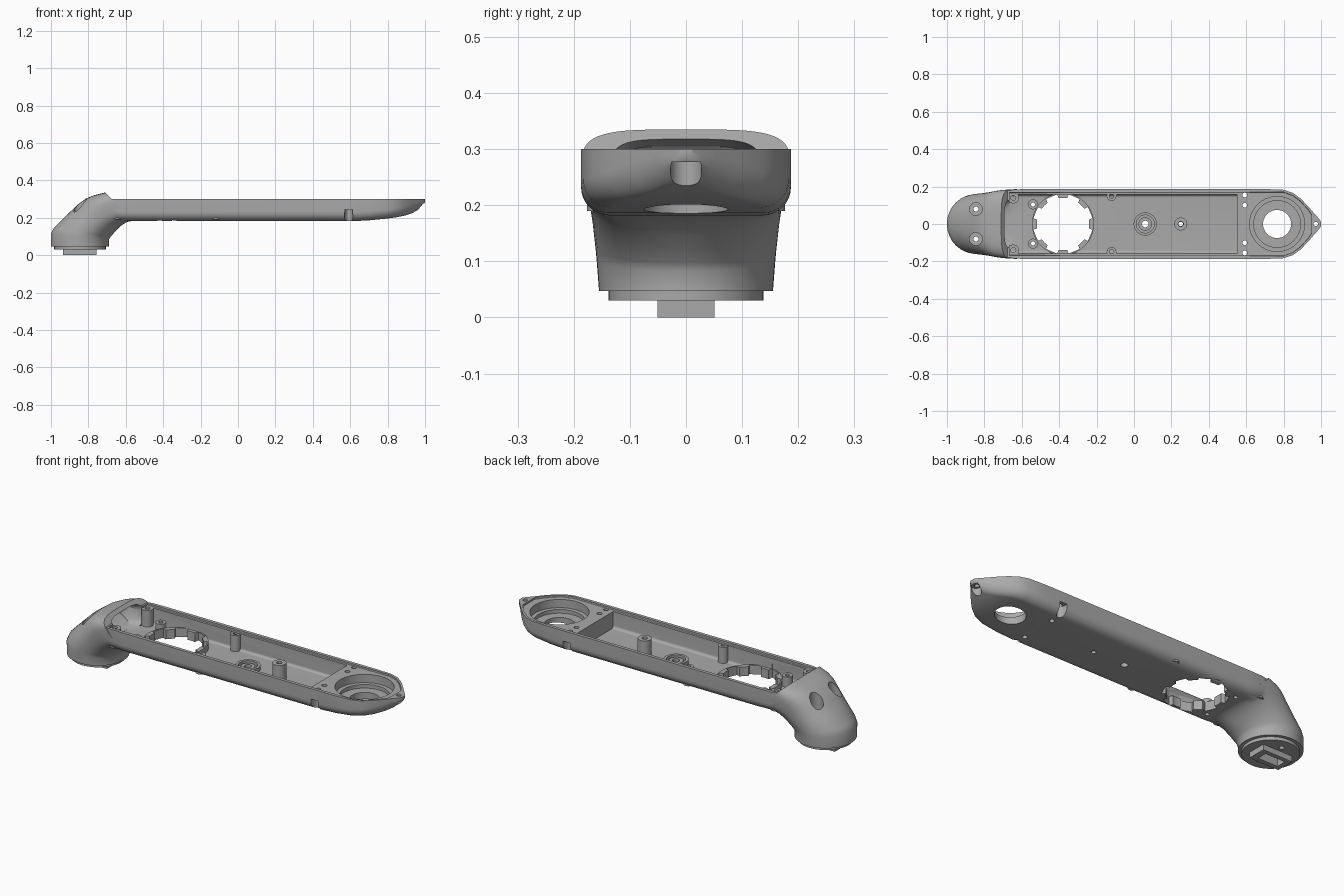
import bpy, bmesh, math
from mathutils import Vector

if "Cube" in bpy.data.objects:
    bpy.data.objects.remove(bpy.data.objects["Cube"])

gray = bpy.data.materials.new("plain gray")
gray.use_nodes = True
COLOR = (0.4, 0.4, 0.4, 1)
gray.diffuse_color = COLOR
gray.node_tree.nodes["Principled BSDF"].inputs["Base Color"].default_value = COLOR


def loft(name, rings, closed=False):
    """Skin a row of equal point rings; cap the ends, or join them when closed."""
    bm = bmesh.new()
    rows = [[bm.verts.new(p) for p in ring] for ring in rings]
    pairs = list(zip(rows, rows[1:])) + ([(rows[-1], rows[0])] if closed else [])
    n = len(rows[0])
    for a, b in pairs:
        for i in range(n):
            j = (i + 1) % n
            bm.faces.new((a[i], a[j], b[j], b[i]))
    if not closed:
        bm.faces.new(rows[0])
        bm.faces.new(rows[-1])
    bmesh.ops.recalc_face_normals(bm, faces=bm.faces)
    mesh = bpy.data.meshes.new(name)
    bm.to_mesh(mesh)
    bm.free()
    mesh.materials.append(gray)
    ob = bpy.data.objects.new(name, mesh)
    bpy.context.collection.objects.link(ob)
    return ob


def circle(x, y, z, r, n=40, sy=1):
    return [(x + r * math.cos(2 * math.pi * i / n),
             y + sy * r * math.sin(2 * math.pi * i / n), z) for i in range(n)]


def cyl(name, x, y, r, z0, z1, sy=1):
    return loft(name, [circle(x, y, z, r, sy=sy) for z in (z0, z1)])


def tube(name, x, y, ro, ri, z0, z1):
    profile = ((ri, z0), (ro, z0), (ro, z1), (ri, z1))
    return loft(name, [circle(x, y, z, r) for r, z in profile], closed=True)


def box(name, x0, x1, y0, y1, z0, z1):
    return loft(name, [[(x0, y0, z), (x1, y0, z), (x1, y1, z), (x0, y1, z)]
                       for z in (z0, z1)])


def trough(name, stations, top, radius):
    """Loft along x of U sections: flat top, rounded lower corners."""
    rings = []
    for x, w, zb in stations:
        r = min(radius, w * 0.8, (top - zb) * 0.8)
        half = [(w, top)] + [(w - r + r * math.cos(a), zb + r - r * math.sin(a))
                             for a in (i * math.pi / 16 for i in range(9))]
        rings.append([(x, y, z) for y, z in half] +
                     [(x, -y, z) for y, z in reversed(half)])
    return loft(name, rings)


def elbow(name, sections, n=56):
    """Loft of tilted superellipses, each spanning P to Q in the xz plane."""
    rings = []
    for px, pz, qx, qz, w, e in sections:
        p, q = Vector((px, 0, pz)), Vector((qx, 0, qz))
        ring = []
        for i in range(n):
            a = 2 * math.pi * i / n
            c, s = (math.copysign(abs(v) ** (2 / e), v) for v in (math.cos(a), math.sin(a)))
            ring.append((p + q) / 2 + (p - q) / 2 * c + Vector((0, w * s, 0)))
        rings.append(ring)
    return loft(name, rings)


def combine(target, others, operation="DIFFERENCE"):
    bpy.context.view_layer.objects.active = target
    for ob in others:
        mod = target.modifiers.new("cut", "BOOLEAN")
        mod.operation, mod.solver, mod.object = operation, "EXACT", ob
        bpy.ops.object.modifier_apply(modifier=mod.name)


# Outer shell: long tray with a pointed end, joined to the bent neck
stations = [(-0.70, 0.172, 0.20), (-0.64, 0.185, 0.184), (-0.56, 0.187, 0.182),
            (0.62, 0.187, 0.182), (0.70, 0.187, 0.186), (0.80, 0.183, 0.196),
            (0.85, 0.166, 0.203), (0.89, 0.137, 0.211), (0.93, 0.096, 0.224),
            (0.965, 0.055, 0.243), (0.988, 0.03, 0.263), (1.0, 0.012, 0.284)]
shell = trough("arm_shell", stations, 0.30, 0.05)
neck = elbow("neck", [
    (-1.0, 0.047, -0.69, 0.047, 0.155, 2), (-1.0, 0.115, -0.69, 0.083, 0.159, 2),
    (-0.985, 0.145, -0.682, 0.097, 0.161, 2.05), (-0.92, 0.21, -0.66, 0.122, 0.166, 2.2),
    (-0.855, 0.272, -0.635, 0.148, 0.172, 2.5), (-0.812, 0.303, -0.615, 0.165, 0.178, 3),
    (-0.77, 0.32, -0.592, 0.178, 0.182, 3.5), (-0.71, 0.335, -0.56, 0.184, 0.186, 4)])
combine(shell, [neck], "UNION")

# Cutters: rim step, tray, neck hollow, round end seat
cutters = [
    trough("rim_step", [(-0.665, 0.168, 0.29), (0.80, 0.17, 0.29), (0.85, 0.152, 0.29),
                        (0.89, 0.122, 0.29), (0.93, 0.078, 0.29), (0.95, 0.05, 0.29)],
           0.32, 0.003),
    trough("tray_space", [(-0.665, 0.157, 0.20), (0.55, 0.157, 0.20)], 0.33, 0.015),
    elbow("neck_hollow", [(-0.79, 0.265, -0.70, 0.195, 0.09, 3),
                          (-0.75, 0.305, -0.66, 0.195, 0.125, 4),
                          (-0.66, 0.325, -0.60, 0.205, 0.135, 4)]),
    cyl("end_seat", 0.765, 0, 0.147, 0.245, 0.34),
    cyl("end_step", 0.765, 0, 0.125, 0.225, 0.34),
    cyl("end_hole", 0.765, 0, 0.075, 0.1, 0.34),
    cyl("tip_hole", 0.972, 0, 0.012, 0.2, 0.34),
    cyl("tip_notch", 0.978, 0, 0.028, 0.15, 0.277),
    cyl("ring_hole", 0.06, 0, 0.018, 0.1, 0.25),
    cyl("post_hole", 0.25, 0, 0.012, 0.1, 0.25),
    box("key_pocket", -0.91, -0.79, -0.027, 0.027, -0.02, 0.09),
]
screw_holes = []
for s in (-1, 1):
    cutters += [
        cyl("side_notch", 0.592, s * 0.178, 0.022, 0.1, 0.243, sy=1.6),
        cyl("outer_screw", 0.592, s * 0.155, 0.013, 0.1, 0.34),
        cyl("inner_screw", 0.592, s * 0.10, 0.013, 0.1, 0.34),
        cyl("small_post_hole", -0.54, s * 0.105, 0.011, 0.1, 0.25),
        cyl("neck_bore", -0.845, s * 0.08, 0.034, 0.14, 0.4),
    ]
    screw_holes.append(cyl("neck_screw", -0.845, s * 0.08, 0.013, -0.05, 0.2))

# Toothed bearing opening in the tray floor
CX = -0.38
bearing_collar = tube("bearing_collar", CX, 0, 0.166, 0.14, 0.19, 0.232)
bore = cyl("bearing_bore", CX, 0, 0.14, 0.1, 0.26)
teeth = []
for i in range(8):
    a = (i + 0.5) * math.pi / 4
    tooth = box("tooth_gap", 0.11, 0.158, -0.032, 0.032, 0.1, 0.26)
    tooth.rotation_euler.z = a
    tooth.location.x = CX
    teeth.append(tooth)
bpy.context.view_layer.update()
combine(shell, cutters + screw_holes + [bore] + teeth)
combine(bearing_collar, teeth)

# Mounting foot: disc and hollow key
foot_disc = cyl("foot_disc", -0.845, 0, 0.138, 0.03, 0.055)
foot_key = box("foot_key", -0.935, -0.757, -0.051, 0.051, 0, 0.045)
combine(foot_disc, [cutters[10]] + screw_holes)
combine(foot_key, [cutters[10]])

# Bosses and screw posts in the tray
parts = [shell, bearing_collar, foot_disc, foot_key,
         tube("floor_ring", 0.06, 0, 0.062, 0.048, 0.19, 0.222),
         tube("floor_ring_boss", 0.06, 0, 0.036, 0.018, 0.19, 0.215),
         tube("center_post", 0.25, 0, 0.035, 0.014, 0.19, 0.285)]
for s, side in ((-1, "right"), (1, "left")):
    for label, x, y, ro, ri, z0, top in (
            ("corner_post", -0.645, 0.14, 0.03, 0.013, 0.19, 0.29),
            ("wall_post", -0.12, 0.15, 0.026, 0.012, 0.19, 0.288),
            ("small_post", -0.54, 0.105, 0.027, 0.011, 0.19, 0.255)):
        parts.append(tube(f"{side}_{label}", x, s * y, ro, ri, z0, top))

# Remove helpers, then shade
for ob in [neck, bore] + cutters + screw_holes + teeth:
    bpy.data.objects.remove(ob)
bpy.ops.object.select_all(action="DESELECT")
for ob in parts:
    ob.select_set(True)
bpy.context.view_layer.objects.active = shell
bpy.ops.object.shade_smooth_by_angle(angle=math.radians(32))
